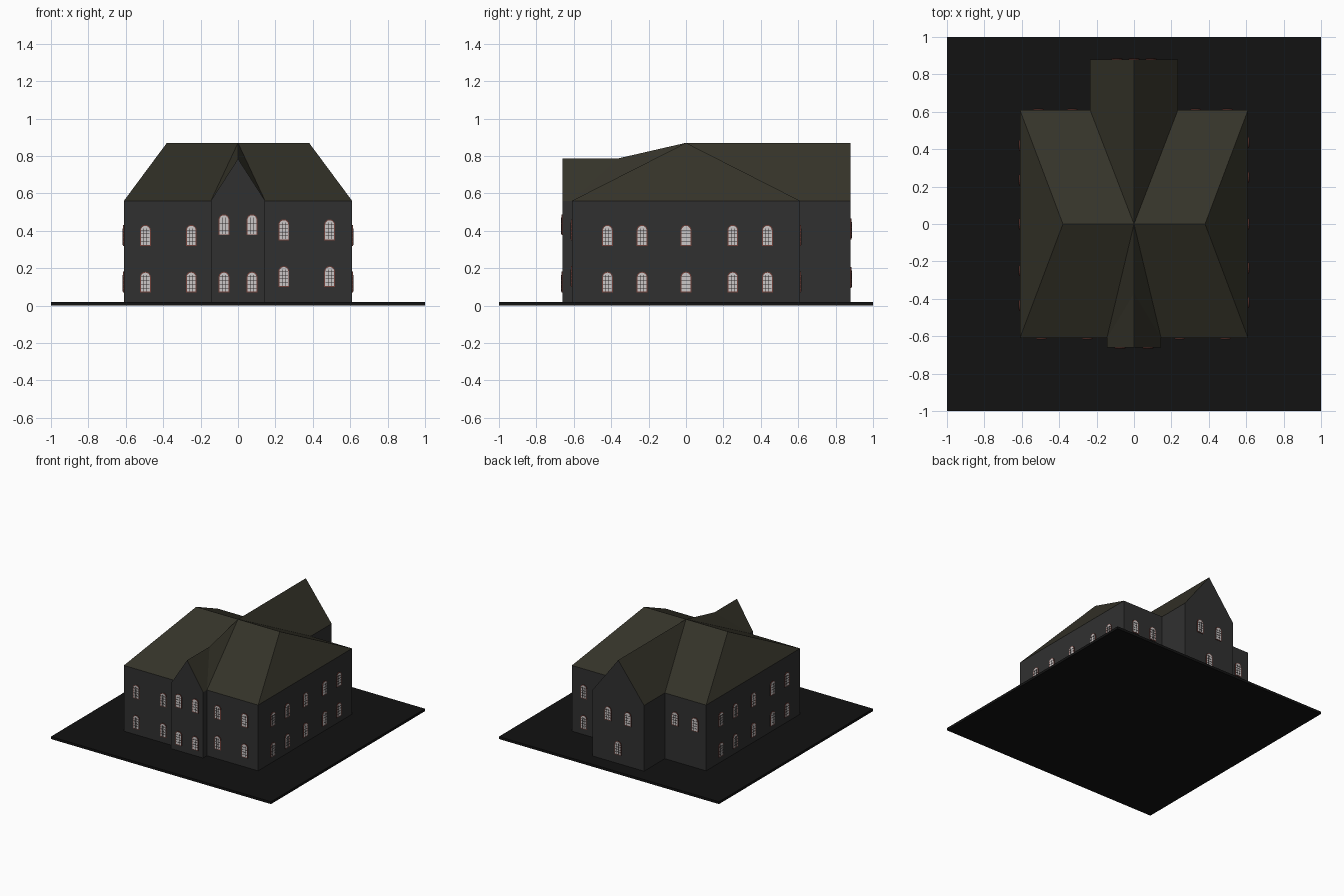
import bpy, bmesh, math
from mathutils import Vector, Matrix

if "Cube" in bpy.data.objects:
    bpy.data.objects.remove(bpy.data.objects["Cube"])

def material(name, rgb):
    m = bpy.data.materials.new(name)
    m.diffuse_color = (*rgb, 1)
    m.use_nodes = True
    m.node_tree.nodes["Principled BSDF"].inputs["Base Color"].default_value = m.diffuse_color
    return m

WALL = material("wall_grey", (0.03, 0.03, 0.03))
ROOF = material("roof_brown", (0.035, 0.033, 0.022))
SOIL = material("ground_black", (0.006, 0.006, 0.006))
FRAME = material("frame_red", (0.16, 0.05, 0.04))
PANE = material("pane_white", (0.6, 0.57, 0.57))
BAR = material("bar_dark", (0.03, 0.025, 0.025))

def finish(name, bm, mat):
    bmesh.ops.remove_doubles(bm, verts=bm.verts, dist=1e-5)
    me = bpy.data.meshes.new(name)
    bm.to_mesh(me)
    bm.free()
    me.materials.append(mat)
    ob = bpy.data.objects.new(name, me)
    bpy.context.collection.objects.link(ob)
    return ob

def mirrored_faces(name, faces, mat):
    """Faces of the right half, repeated across x = 0."""
    bm = bmesh.new()
    for f in faces:
        bm.faces.new([bm.verts.new(p) for p in f])
        bm.faces.new([bm.verts.new((-x, y, z)) for x, y, z in reversed(f)])
    return finish(name, bm, mat)

# Ground slab
bm = bmesh.new()
bmesh.ops.create_cube(bm, size=2, matrix=Matrix.Translation((0, 0, 0.01)) @ Matrix.Diagonal((1, 1, 0.01, 1)))
finish("ground_slab", bm, SOIL)

# Key sizes
S, BAY, WING = 0.61, 0.145, 0.235
FRONT, BACK = -0.66, 0.88
Z0, EAVE, RIDGE, BAYTOP = 0.01, 0.56, 0.87, 0.785

# Walls: half outline from front centre to back centre, with gable ends
outline = [(0, FRONT), (BAY, FRONT), (BAY, -S), (S, -S), (S, S), (WING, S), (WING, BACK), (0, BACK)]
walls = [[(*a, Z0), (*b, Z0), (*b, EAVE), (*a, EAVE)] for a, b in zip(outline, outline[1:])]
walls.append([(0, FRONT, EAVE), (BAY, FRONT, EAVE), (0, FRONT, BAYTOP)])
walls.append([(WING, BACK, EAVE), (0, BACK, EAVE), (0, BACK, RIDGE)])
mirrored_faces("walls", walls, WALL)

# Roof: hipped main block, front bay gable and back wing gable
mid, end, peak = (0, 0, RIDGE), (0.38, 0, RIDGE), (0, -0.37, BAYTOP)
fc, bc = (S, -S, EAVE), (S, S, EAVE)
fb, bw = (BAY, -S, EAVE), (WING, S, EAVE)
mirrored_faces("roof", [
    [fb, fc, end, mid],
    [fb, mid, peak],
    [fc, bc, end],
    [bc, bw, mid, end],
    [(BAY, FRONT, EAVE), fb, peak, (0, FRONT, BAYTOP)],
    [bw, (WING, BACK, EAVE), (0, BACK, RIDGE), mid],
], ROOF)

# Windows: arched slabs and glazing bars, placed on each wall
def arch(bm, w, h, depth, M):
    r = w / 2
    pts = [(-r, -h / 2), (r, -h / 2)]
    pts += [(r * math.cos(a), h / 2 - r + r * math.sin(a)) for a in (math.pi * i / 8 for i in range(9))]
    n = len(pts)
    back = [bm.verts.new(M @ Vector((x, 0.003, z))) for x, z in pts]
    front = [bm.verts.new(M @ Vector((x, -depth, z))) for x, z in pts]
    bm.faces.new(front)
    for i in range(n):
        j = (i + 1) % n
        bm.faces.new((back[i], back[j], front[j], front[i]))

def bar(bm, x, z, w, h, M):
    T = M @ Matrix.Translation((x, -0.006, z)) @ Matrix.Diagonal((w, 0.003, h, 1))
    bmesh.ops.create_cube(bm, size=1, matrix=T)

frames, panes, bars = bmesh.new(), bmesh.new(), bmesh.new()

def window(x, y, z, turn):
    M = Matrix.Translation((x, y, z)) @ Matrix.Rotation(math.radians(turn), 4, 'Z')
    arch(frames, 0.058, 0.112, 0.005, M)
    arch(panes, 0.048, 0.102, 0.006, M)
    for bx in (-0.008, 0.008):
        bar(bars, bx, -0.006, 0.0025, 0.088, M)
    for k in range(4):
        bar(bars, 0, -0.032 + 0.02 * k, 0.046, 0.0025, M)

for z in (0.125, 0.375):
    for x in (-0.495, -0.25):
        window(x, -S, z, 0)
    for x in (0.245, 0.49):
        window(x, -S, z + 0.03, 0)
    for y in (-0.42, -0.235, 0, 0.25, 0.435):
        window(S, y, z, 90)
        window(-S, -y, z, -90)
    for x in (0.33, 0.5):
        window(x, S, z, 180)
for x in (-0.075, 0.075):
    window(x, FRONT, 0.125, 0)
    window(x, FRONT, 0.432, 0)
for x in (-0.33, -0.51):
    window(x, S, 0.375, 180)
for x, z in ((-0.09, 0.41), (0.09, 0.41), (0, 0.15)):
    window(x, BACK, z, 180)

finish("window_frames", frames, FRAME)
finish("window_panes", panes, PANE)
finish("window_bars", bars, BAR)
